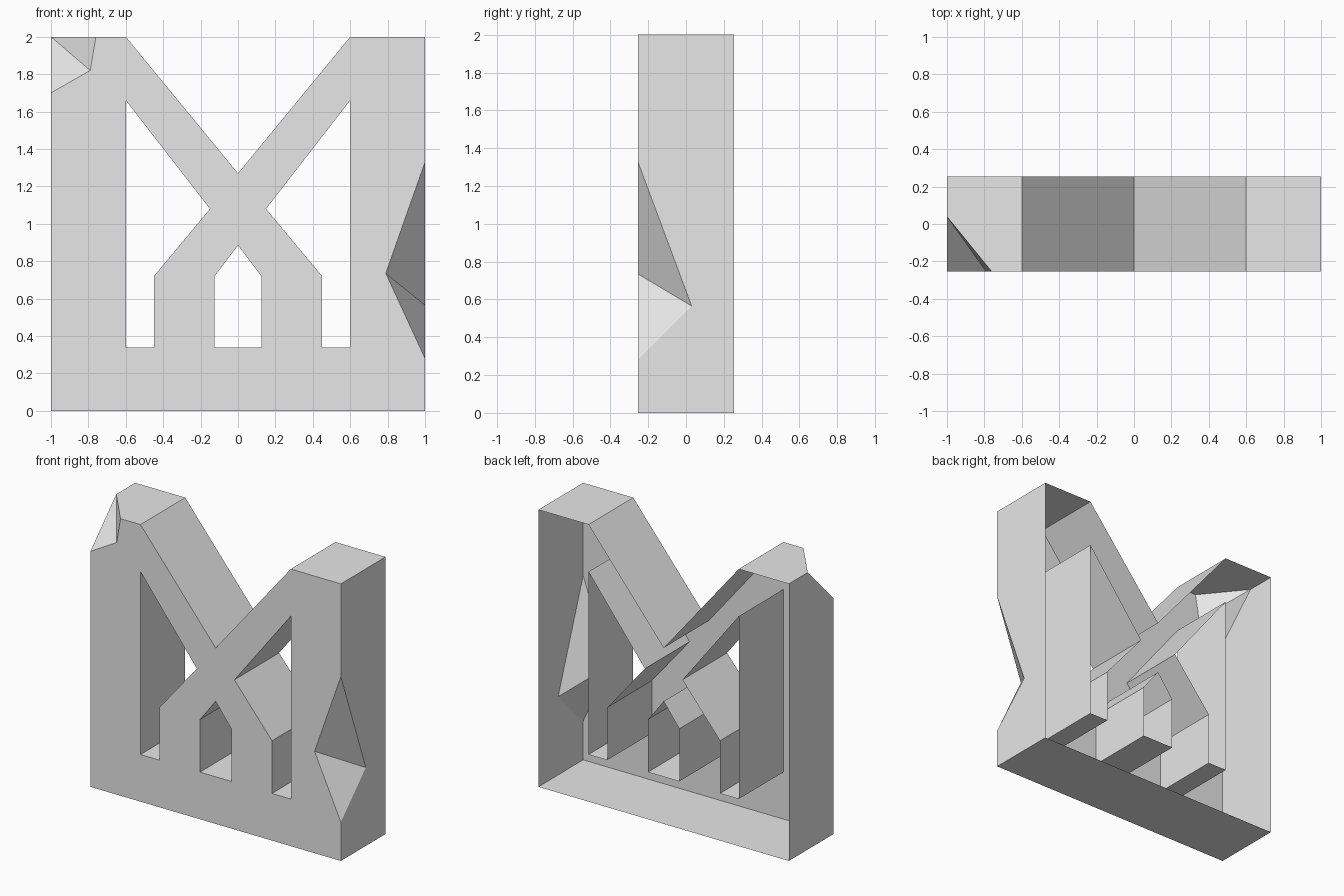
import bpy
import bmesh
from mathutils import Vector

if "Cube" in bpy.data.objects:
    bpy.data.objects.remove(bpy.data.objects["Cube"], do_unlink=True)

HALF = 0.255  # half the depth; front panel at -HALF, open back at +HALF

grey = bpy.data.materials.new("plain grey")
grey.use_nodes = True
colour = (0.8, 0.8, 0.8, 1)
grey.diffuse_color = colour
grey.node_tree.nodes["Principled BSDF"].inputs["Base Color"].default_value = colour

bm = bmesh.new()


def front(x, z):
    return Vector((x, -HALF, z))


def back(x, z):
    return Vector((x, HALF, z))


def face(*points):
    return bm.faces.new([bm.verts.new(p) for p in points])


def wall(a, b):
    """Wall running from the front panel to the open back."""
    face(front(*a), front(*b), back(*b), back(*a))


def ring(points):
    verts = [bm.verts.new(front(*p)) for p in points]
    return [bm.edges.new((v, verts[i - 1])) for i, v in enumerate(verts)]


# Profile corners, with the two broken-out chips
low_l, low_r = (-1, 0), (1, 0)
chip_low, chip_mid, chip_top = (1, 0.28), (0.79, 0.735), (1, 1.33)
top_r, arm_r, valley, arm_l = (1, 2), (0.6, 2), (0, 1.27), (-0.6, 2)
corner_top, corner_mid, corner_side = (-0.76, 2), (-0.79, 1.82), (-1, 1.7)
outline = [low_l, low_r, chip_low, chip_mid, chip_top, top_r, arm_r, valley,
           arm_l, corner_top, corner_mid, corner_side]

# Window openings: a mirrored pair and a pointed one between them
side_window = [(0.6, 0.34), (0.45, 0.34), (0.45, 0.72), (0.15, 1.08), (0.6, 1.66)]
windows = [side_window,
           [(-x, z) for x, z in side_window],
           [(-0.125, 0.34), (0.125, 0.34), (0.125, 0.72), (0, 0.885), (-0.125, 0.72)]]

# Front panel with openings
edges = ring(outline)
for w in windows:
    edges += ring(w)
bmesh.ops.triangle_fill(bm, use_beauty=True, edges=edges, normal=(0, -1, 0))

# Window linings
for w in windows:
    for i, p in enumerate(w):
        wall(w[i - 1], p)

# Underside, right top and the sloping arms
for a, b in [(low_l, low_r), (top_r, arm_r), (arm_r, valley), (valley, arm_l)]:
    wall(a, b)

# Right side with its chip
chip_deep = Vector((1, 0.03, 0.565))
face(front(*low_r), back(*low_r), back(*top_r), front(*top_r),
     front(*chip_top), chip_deep, front(*chip_low))
face(front(*chip_top), front(*chip_mid), chip_deep)
face(front(*chip_mid), front(*chip_low), chip_deep)

# Left side and left top with the broken corner
corner_deep = Vector((-1, 0.04, 2))
face(front(*low_l), front(*corner_side), corner_deep, back(-1, 2), back(*low_l))
face(front(*arm_l), back(*arm_l), back(-1, 2), corner_deep, front(*corner_top))
face(front(*corner_side), front(*corner_mid), corner_deep)
face(front(*corner_mid), front(*corner_top), corner_deep)

# Join the seams and turn every face outward
bmesh.ops.remove_doubles(bm, verts=bm.verts[:], dist=0.0005)
bmesh.ops.recalc_face_normals(bm, faces=bm.faces[:])
bm.normal_update()
if sum(f.normal.y * f.calc_area() for f in bm.faces) > 0:
    bmesh.ops.reverse_faces(bm, faces=bm.faces[:])

mesh = bpy.data.meshes.new("chipped_open_back_frame")
bm.to_mesh(mesh)
bm.free()
mesh.materials.append(grey)
frame = bpy.data.objects.new("chipped_open_back_frame", mesh)
bpy.context.collection.objects.link(frame)
